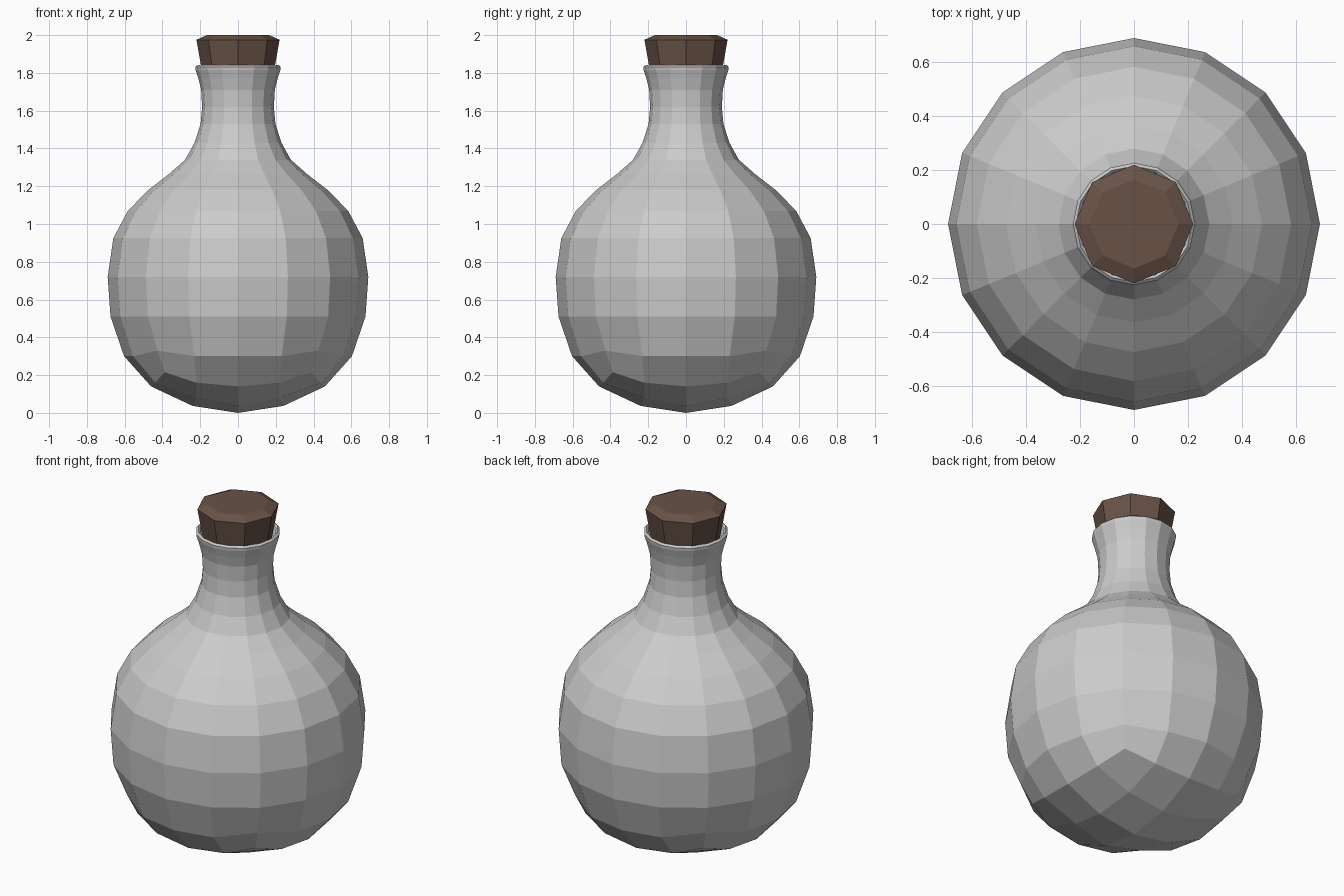
import bpy, bmesh
from math import cos, sin, pi

if "Cube" in bpy.data.objects:
    bpy.data.objects.remove(bpy.data.objects["Cube"])


def ring(bm, n, r, z):
    return [bm.verts.new((r * cos(2 * pi * i / n), r * sin(2 * pi * i / n), z)) for i in range(n)]


def bridge(bm, a, b):
    n = len(a)
    for i in range(n):
        j = (i + 1) % n
        bm.faces.new((a[i], a[j], b[j], b[i]))


def finish(bm, name):
    bmesh.ops.recalc_face_normals(bm, faces=bm.faces)
    me = bpy.data.meshes.new(name)
    bm.to_mesh(me)
    bm.free()
    ob = bpy.data.objects.new(name, me)
    bpy.context.collection.objects.link(ob)
    return ob


# Flask: quad-grid rounded base (4 x 4), then 16-sided rings up to the lip
bm = bmesh.new()
shape = {(0, 0): (0, 0, 0), (1, 0): (.24, 0, .037), (1, 1): (.22, .22, .08),
         (2, 0): (.46, 0, .14), (2, 1): (.44, .22, .16), (2, 2): (.386, .386, .215)}
grid = {}
for i in range(-2, 3):
    for j in range(-2, 3):
        a, b = abs(i), abs(j)
        x, y, z = shape[max(a, b), min(a, b)]
        if a < b:
            x, y = y, x
        grid[i, j] = bm.verts.new((x if i >= 0 else -x, y if j >= 0 else -y, z))
for i in range(-2, 2):
    for j in range(-2, 2):
        bm.faces.new((grid[i, j], grid[i + 1, j], grid[i + 1, j + 1], grid[i, j + 1]))

# Walk the base edge counter-clockwise starting at +x
quarter = [(2, 0), (2, 1), (2, 2), (1, 2)]
path = list(quarter)
for q in range(3):
    quarter = [(-j, i) for i, j in quarter]
    path += quarter
last = [grid[p] for p in path]

profile = [(.603, .30), (.675, .51), (.69, .72), (.66, .925), (.583, 1.07), (.475, 1.18),
           (.365, 1.265), (.28, 1.34), (.23, 1.43), (.198, 1.53), (.19, 1.62), (.195, 1.71),
           (.21, 1.77), (.224, 1.815), (.226, 1.832), (.215, 1.842)]
for k, (r, z) in enumerate(profile):
    new = ring(bm, 16, r, z)
    if k == 0:
        for i in range(2, 16, 4):  # corners of the base sit a little higher
            new[i].co.z += .03
    bridge(bm, last, new)
    last = new
flask = finish(bm, "flask")
wall = flask.modifiers.new("wall", "SOLIDIFY")
wall.thickness = .015
wall.offset = -1

# Cork: tapered octagon with a chamfered top, reaching into the neck
bm = bmesh.new()
rings = [ring(bm, 8, r, z) for r, z in [(.16, 1.65), (.196, 1.84), (.22, 1.975), (.165, 2.0)]]
for a, b in zip(rings, rings[1:]):
    bridge(bm, a, b)
bm.faces.new(rings[0][::-1])
bm.faces.new(rings[-1])
cork = finish(bm, "cork")
brown = bpy.data.materials.new("cork_brown")
brown.diffuse_color = (.14, .085, .062, 1)
brown.use_nodes = True
brown.node_tree.nodes["Principled BSDF"].inputs["Base Color"].default_value = brown.diffuse_color
cork.data.materials.append(brown)
